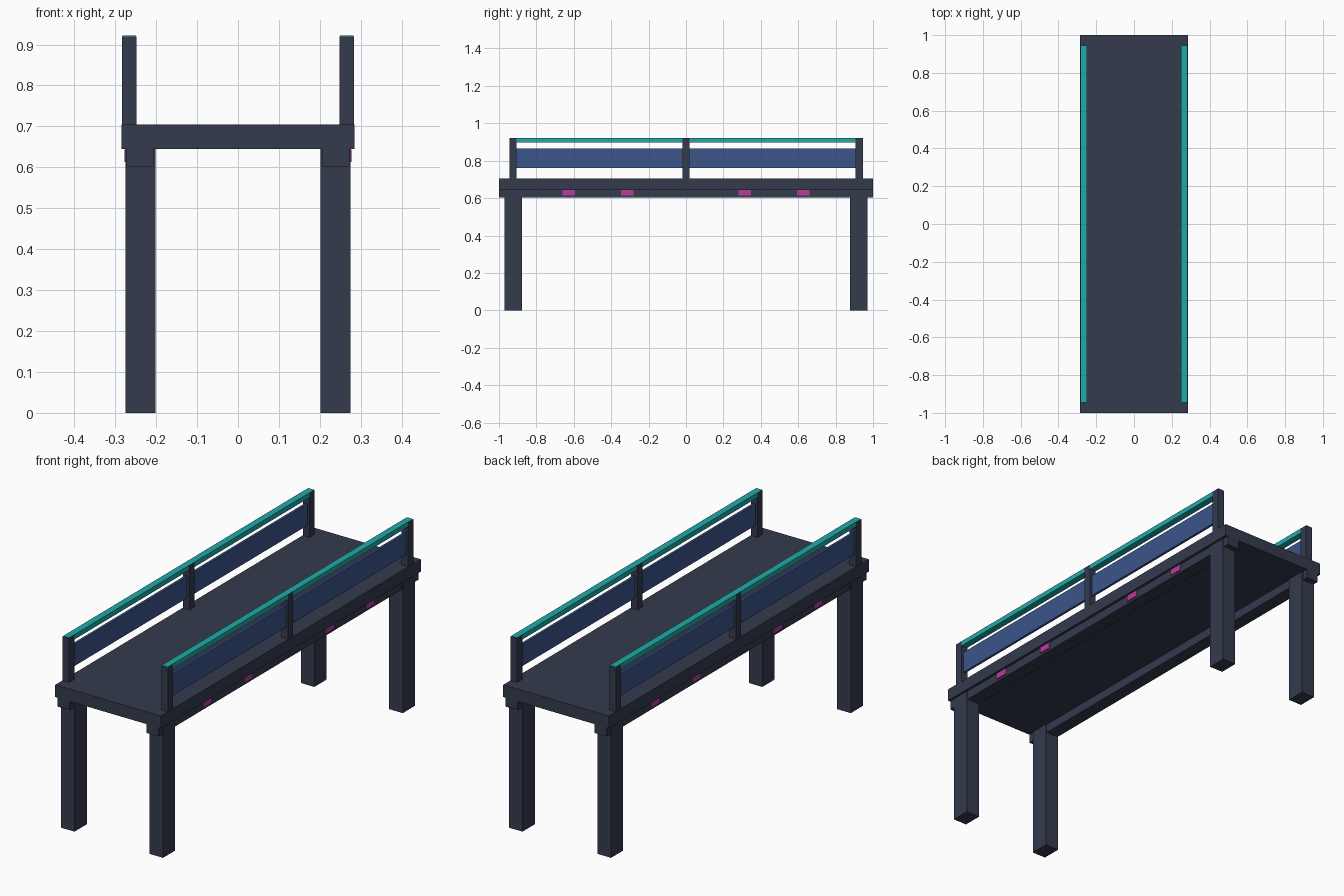
import bpy

old = bpy.data.objects.get("Cube")
if old:
    bpy.data.objects.remove(old, do_unlink=True)


def material(name, rgb):
    mat = bpy.data.materials.new(name)
    mat.use_nodes = True
    color = (*rgb, 1.0)
    mat.diffuse_color = color
    mat.node_tree.nodes["Principled BSDF"].inputs["Base Color"].default_value = color
    return mat


slate = material("slate", (0.035, 0.043, 0.076))
blue = material("panel blue", (0.045, 0.09, 0.26))
teal = material("rail teal", (0.015, 0.40, 0.39))
magenta = material("light magenta", (0.48, 0.045, 0.34))


def box(name, mat, x, y, z):
    """Axis-aligned box from (min, max) ranges."""
    spans = (x, y, z)
    bpy.ops.mesh.primitive_cube_add(size=1, location=[(a + b) / 2 for a, b in spans])
    obj = bpy.context.object
    obj.name = name
    obj.scale = [abs(b - a) for a, b in spans]
    bpy.ops.object.transform_apply(location=False, rotation=False, scale=True)
    obj.data.materials.append(mat)
    return obj


def around(center, half):
    return (center - half, center + half)


# Walkway deck
box("deck", slate, (-0.285, 0.285), (-1, 1), (0.645, 0.705))

RAIL_X = 0.266
for side, s in (("left", 1), ("right", -1)):
    # Edge beam under the deck
    box(f"{side}_beam", slate, around(s * 0.2395, 0.0325), (-1, 1), (0.602, 0.65))

    # Legs
    for end, e in (("front", -1), ("back", 1)):
        box(f"{side}_{end}_leg", slate, around(s * 0.2385, 0.0365),
            around(e * 0.923, 0.047), (0, 0.646))

    # Railing posts, just short of the rail top
    for label, y in (("front", -0.925), ("middle", 0), ("back", 0.925)):
        box(f"{side}_{label}_post", slate, around(s * RAIL_X, 0.0175),
            around(y, 0.02), (0.70, 0.92))

    # Handrail and infill panels
    box(f"{side}_handrail", teal, around(s * RAIL_X, 0.0165), (-0.944, 0.944), (0.898, 0.922))
    for label, e in (("front", -1), ("back", 1)):
        box(f"{side}_{label}_panel", blue, around(s * RAIL_X, 0.006),
            around(e * 0.4625, 0.4475), (0.76, 0.866))

    # Small marker lights on the outer beam face
    for i, y in enumerate((-0.627, -0.314, 0.314, 0.627)):
        box(f"{side}_light_{i + 1}", magenta, around(s * 0.273, 0.004),
            around(y, 0.033), (0.613, 0.643))
